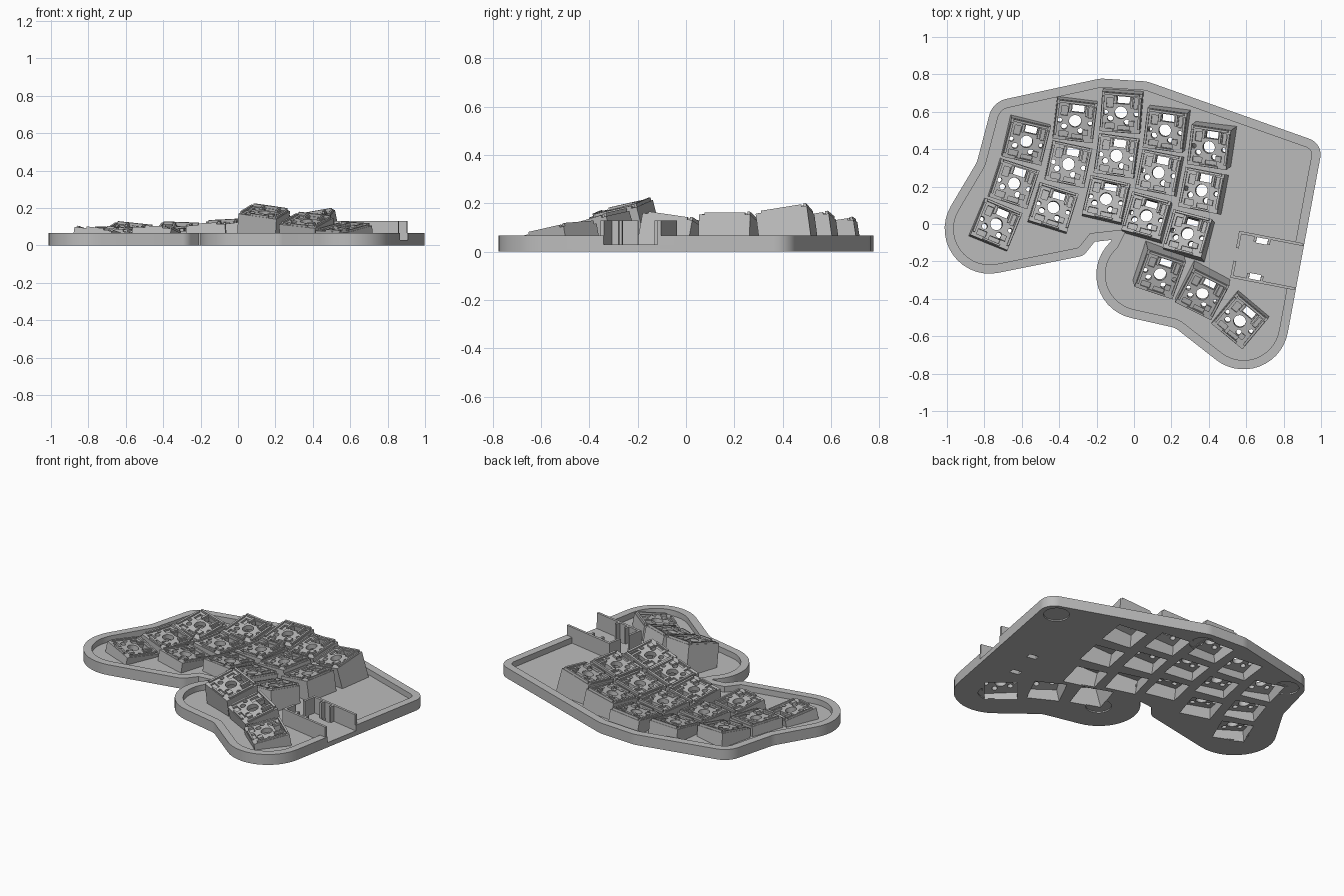
import bpy, bmesh, math
from mathutils import Matrix, Vector

old = bpy.data.objects.get("Cube")
if old:
    bpy.data.objects.remove(old)

grey = bpy.data.materials.new("plain_grey")
grey.use_nodes = True
COLOUR = (0.5, 0.5, 0.5, 1)
grey.diffuse_color = COLOUR
grey.node_tree.nodes["Principled BSDF"].inputs["Base Color"].default_value = COLOUR


def add_object(name, bm):
    bmesh.ops.recalc_face_normals(bm, faces=bm.faces)
    mesh = bpy.data.meshes.new(name)
    bm.to_mesh(mesh)
    bm.free()
    mesh.materials.append(grey)
    ob = bpy.data.objects.new(name, mesh)
    bpy.context.scene.collection.objects.link(ob)
    return ob


def box(bm, centre, size, frame=Matrix()):
    m = frame @ Matrix.Translation(centre) @ Matrix.Diagonal((*size, 1))
    bmesh.ops.create_cube(bm, size=1, matrix=m)


def cylinder(bm, centre, r, depth, sides=24):
    bmesh.ops.create_cone(bm, cap_ends=True, segments=sides, radius1=r, radius2=r,
                          depth=depth, matrix=Matrix.Translation(centre))


def loft(bm, rings, closed=False):
    """Join rings of points; cap the ends, or close the loop into a tube."""
    loops = [[bm.verts.new(p) for p in ring] for ring in rings]
    n = len(loops[0])
    pairs = list(zip(loops, loops[1:])) + ([(loops[-1], loops[0])] if closed else [])
    for a, b in pairs:
        for i in range(n):
            j = (i + 1) % n
            bm.faces.new((a[i], a[j], b[j], b[i]))
    if not closed:
        bm.faces.new(loops[0])
        bm.faces.new(loops[-1])


def subtract(ob, cutter):
    mod = ob.modifiers.new("cut", "BOOLEAN")
    mod.operation, mod.solver, mod.object = "DIFFERENCE", "EXACT", cutter
    mod.use_self = True
    bpy.context.view_layer.update()
    graph = bpy.context.evaluated_depsgraph_get()
    mesh = bpy.data.meshes.new_from_object(ob.evaluated_get(graph))
    ob.modifiers.clear()
    ob.data = mesh
    bpy.data.objects.remove(cutter)


# Case outline: corners with fillet radii, clockwise
CORNERS = [(1.01, .43, .09), (.75, -.97, .24), (.22, -.555, .1), (-.438, -.408, .238),
           (-.125, -.095, 0), (-.12, -.085, 0), (-.21, -.095, 0), (-.27, -.17, .07),
           (-1.255, -.367, .24), (-.84, .33, .12), (-.755, .653, .12),
           (-.18, .778, .15), (.07, .762, .15)]


def rounded(corners, steps=14):
    pts = []
    for i, (x, y, r) in enumerate(corners):
        p = Vector((x, y))
        a = (Vector(corners[i - 1][:2]) - p).normalized()
        b = (Vector(corners[(i + 1) % len(corners)][:2]) - p).normalized()
        if r == 0:
            pts.append(p)
            continue
        half = a.angle(b) / 2
        c = p + (a + b).normalized() * r / math.sin(half)
        start, end = p + a * r / math.tan(half) - c, p + b * r / math.tan(half) - c
        sweep = math.pi - 2 * half
        for k in range(steps + 1):
            t = k / steps
            pts.append(c + (start * math.sin((1 - t) * sweep)
                            + end * math.sin(t * sweep)) / math.sin(sweep))
    return pts


def inset(pts, d):
    out = []
    for i, p in enumerate(pts):
        e1 = (p - pts[i - 1]).normalized()
        e2 = (pts[(i + 1) % len(pts)] - p).normalized()
        n1, n2 = Vector((e1.y, -e1.x)), Vector((e2.y, -e2.x))
        out.append(p + (n1 + n2) * d / (1 + n1.dot(n2)))
    return out


RIM, FLOOR = .066, .03
outer = rounded(CORNERS)
inner = inset(outer, .048)
bm = bmesh.new()
loft(bm, [[(*p, z) for p in outer] for z in (0, RIM)])
case = add_object("case_tray", bm)
bm = bmesh.new()
loft(bm, [[(*p, z) for p in inner] for z in (FLOOR, .1)])
subtract(case, add_object("tray_cutter", bm))

# Key positions: x, y, height, yaw, pitch, roll (rise towards +x)
KEYS = []
COLUMNS = [
    (-6, (.09, .08, .073), [(-.575, .44, -14), (-.64, .215, -18), (-.735, 0, -22)]),
    (-2, (.095, .08, .08), [(-.315, .55, -7), (-.35, .32, -12), (-.43, .09, -17)]),
    (3, (.11, .095, .095), [(-.07, .595, -4), (-.095, .365, -8), (-.15, .135, -13)]),
    (7, (.128, .113, .113), [(.165, .5, -7), (.13, .275, -11), (.065, .045, -16)]),
    (10, (.155, .135, .127), [(.4, .41, -7), (.36, .18, -11), (.285, -.05, -16)]),
]
for roll, heights, places in COLUMNS:
    for (x, y, yaw), z, pitch in zip(places, heights, (9, 0, -8)):
        KEYS.append((x, y, z, yaw, pitch, roll))
KEYS += [(.14, -.27, .177, -20, 12, -8), (.365, -.375, .13, -28, 15, -6),
         (.565, -.52, .092, -40, 10, -3)]


def key_frame(x, y, z, yaw, pitch, roll):
    rot = [Matrix.Rotation(math.radians(a), 4, ax)
           for a, ax in ((yaw, "Z"), (pitch, "X"), (-roll, "Y"))]
    return Matrix.Translation((x, y, z)) @ rot[0] @ rot[1] @ rot[2]


def square(frame, half, z):
    return [frame @ Vector((sx * half, sy * half, z))
            for sx, sy in ((-1, -1), (1, -1), (1, 1), (-1, 1))]


def drop(frame, half, z):
    """Slide a square along its own normal to a level height."""
    n = frame.to_3x3() @ Vector((0, 0, 1))
    return [p - n * ((p.z - z) / n.z) for p in square(frame, half, 0)]


# Switch plate: slab with hub hole, window, pin holes and contact pockets
OUT, IN, THICK = .108, .094, .03
bm = bmesh.new()
box(bm, (0, 0, -THICK / 2), (2 * OUT, 2 * OUT, THICK))
plate = add_object("switch_plate_1", bm)
bm = bmesh.new()
cylinder(bm, (0, 0, 0), .033, .2)
box(bm, (.01, .068, 0), (.066, .04, .2))
for sx in (-1, 1):
    cylinder(bm, (sx * .082, -.004, 0), .013, .2, 12)
for x, y in ((-.055, -.035), (.035, -.05)):
    cylinder(bm, (x, y, 0), .016, .2, 12)
box(bm, (-.055, -.075, 0), (.05, .03, .024))
box(bm, (.02, -.082, 0), (.06, .022, .024))
box(bm, (-.062, .05, 0), (.035, .05, .024))
box(bm, (.077, .055, 0), (.02, .06, .024))
subtract(plate, add_object("plate_cutter", bm))

# Raised clips on the plate
bm = bmesh.new()
bm.from_mesh(plate.data)
box(bm, (0, .099, .006), (.19, .012, .016))
box(bm, (.099, 0, .004), (.012, .17, .012))
box(bm, (-.099, 0, .004), (.012, .17, .012))
box(bm, (.01, -.1, .004), (.1, .01, .012))
box(bm, (-.035, .068, .005), (.014, .045, .014))
box(bm, (.055, .06, .005), (.012, .06, .014))
box(bm, (.06, -.055, .005), (.03, .03, .014))
bm.to_mesh(plate.data)
bm.free()

# Place the plates, with a hollow skirt from each one to the floor
openings = bmesh.new()
for i, key in enumerate(KEYS):
    frame = key_frame(*key)
    ob = plate if i == 0 else bpy.data.objects.new(f"switch_plate_{i + 1}", plate.data)
    if i:
        bpy.context.scene.collection.objects.link(ob)
    ob.matrix_world = frame
    bm = bmesh.new()
    loft(bm, [square(frame, OUT, -.02), drop(frame, OUT, .004),
              drop(frame, IN, .004), square(frame, IN, -.02)], closed=True)
    add_object(f"key_skirt_{i + 1}", bm)
    loft(openings, [drop(frame, IN, -.02), drop(frame, IN, .045)])

# Controller bay frame, and its openings in the floor and side wall
bay = Matrix.Translation((.71, -.195, 0)) @ Matrix.Rotation(math.radians(-11), 4, "Z")
box(openings, (.2, 0, .09), (.2, .226, .12), bay)
for sy in (-1, 1):
    box(openings, (-.045, sy * .1, .02), (.06, .035, .1), bay)
subtract(case, add_object("floor_cutter", openings))

# Foot recesses under the case
bm = bmesh.new()
for x, y in ((.89, .37), (.03, .65), (-.66, .57), (-.78, -.02), (.03, -.28), (.6, -.56)):
    cylinder(bm, (x, y, 0), .075, .016, 32)
subtract(case, add_object("foot_cutter", bm))

# Controller bay walls, back stops and clip posts
bm = bmesh.new()
for sy in (-1, 1):
    box(bm, (.0, sy * .12, .078), (.35, .015, .104), bay)
    box(bm, (-.167, sy * .08, .078), (.015, .09, .104), bay)
    for x in (-.083, -.007):
        box(bm, (x, sy * .103, .078), (.014, .035, .104), bay)
add_object("controller_bay", bm)

# Smooth the curved walls while keeping edges crisp
bpy.ops.object.select_all(action="DESELECT")
case.select_set(True)
bpy.context.view_layer.objects.active = case
bpy.ops.object.shade_smooth_by_angle(angle=math.radians(25))
